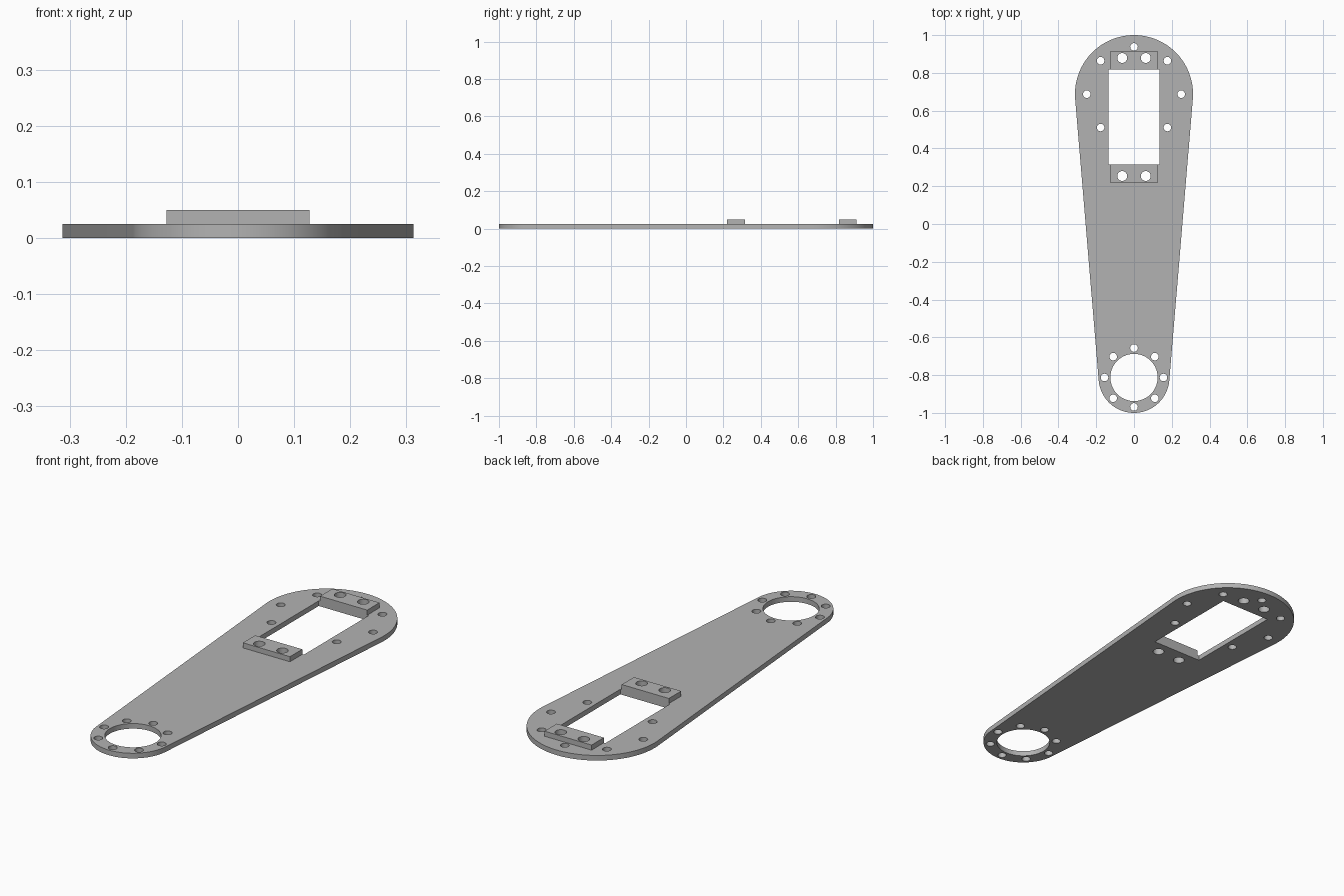
import bpy, bmesh
from math import pi, sin, cos, asin, radians

cube = bpy.data.objects.get("Cube")
if cube:
    bpy.data.objects.remove(cube, do_unlink=True)

grey = bpy.data.materials.new("plain grey")
grey.use_nodes = True
colour = (0.45, 0.45, 0.45, 1)
grey.diffuse_color = colour
grey.node_tree.nodes["Principled BSDF"].inputs["Base Color"].default_value = colour

THICK = 0.025
BIG_Y, BIG_R = 0.6875, 0.3125
SMALL_Y, SMALL_R = -0.8125, 0.1875


def arc(x, y, r, start, end, steps):
    return [(x + r * cos(start + (end - start) * i / steps),
             y + r * sin(start + (end - start) * i / steps)) for i in range(steps + 1)]


def circle(x, y, r, steps=32):
    return arc(x, y, r, 0, 2 * pi, steps)[:-1]


def rect(half_x, y0, y1):
    return [(-half_x, y0), (half_x, y0), (half_x, y1), (-half_x, y1)]


def cut_plate(name, loops, z0):
    """Extrude an outline with holes (first loop outside, the rest inside)."""
    curve = bpy.data.curves.new(name, 'CURVE')
    curve.dimensions = '2D'
    curve.fill_mode = 'BOTH'
    curve.extrude = THICK / 2
    for loop in loops:
        spline = curve.splines.new('POLY')
        spline.points.add(len(loop) - 1)
        for point, (x, y) in zip(spline.points, loop):
            point.co = (x, y, 0, 1)
        spline.use_cyclic_u = True
    obj = bpy.data.objects.new(name, curve)
    bpy.context.collection.objects.link(obj)
    bpy.ops.object.select_all(action='DESELECT')
    obj.select_set(True)
    bpy.context.view_layer.objects.active = obj
    bpy.ops.object.convert(target='MESH')
    obj = bpy.context.object
    obj.name = name

    # weld caps to walls and stand the part at its height
    bm = bmesh.new()
    bm.from_mesh(obj.data)
    bmesh.ops.remove_doubles(bm, verts=bm.verts, dist=1e-5)
    bmesh.ops.recalc_face_normals(bm, faces=bm.faces)
    bmesh.ops.translate(bm, verts=bm.verts, vec=(0, 0, z0 + THICK / 2))
    bm.to_mesh(obj.data)
    bm.free()
    obj.data.materials.clear()
    obj.data.materials.append(grey)
    bpy.ops.object.shade_smooth_by_angle(angle=radians(30))


# Tapered outline: two round ends joined by tangent sides
tilt = asin((BIG_R - SMALL_R) / (BIG_Y - SMALL_Y))
outline = (arc(0, BIG_Y, BIG_R, -tilt, pi + tilt, 64)
           + arc(0, SMALL_Y, SMALL_R, pi + tilt, 2 * pi - tilt, 64))

# Window, bearing bore, bolt circles and mounting holes
WIN_Y0, WIN_Y1 = 0.315, 0.817
mounts = {"rear_block": (WIN_Y1, 0.912, 0.879), "front_block": (0.22, WIN_Y0, 0.254)}
mount_holes = {name: [circle(x, y, 0.026) for x in (-0.0625, 0.0625)]
               for name, (_, _, y) in mounts.items()}
holes = [rect(0.135, WIN_Y0, WIN_Y1), circle(0, SMALL_Y, 0.125, 64)]
for i in range(8):
    a = i * pi / 4
    holes.append(circle(0.156 * cos(a), SMALL_Y + 0.156 * sin(a), 0.02))
    if i != 6:  # this position falls inside the window
        holes.append(circle(0.25 * cos(a), BIG_Y + 0.25 * sin(a), 0.02))
for pair in mount_holes.values():
    holes += pair
cut_plate("arm_plate", [outline] + holes, 0)

# Raised mounting blocks at both ends of the window
for name, (y0, y1, _) in mounts.items():
    cut_plate(name, [rect(0.1275, y0, y1)] + mount_holes[name], THICK)
